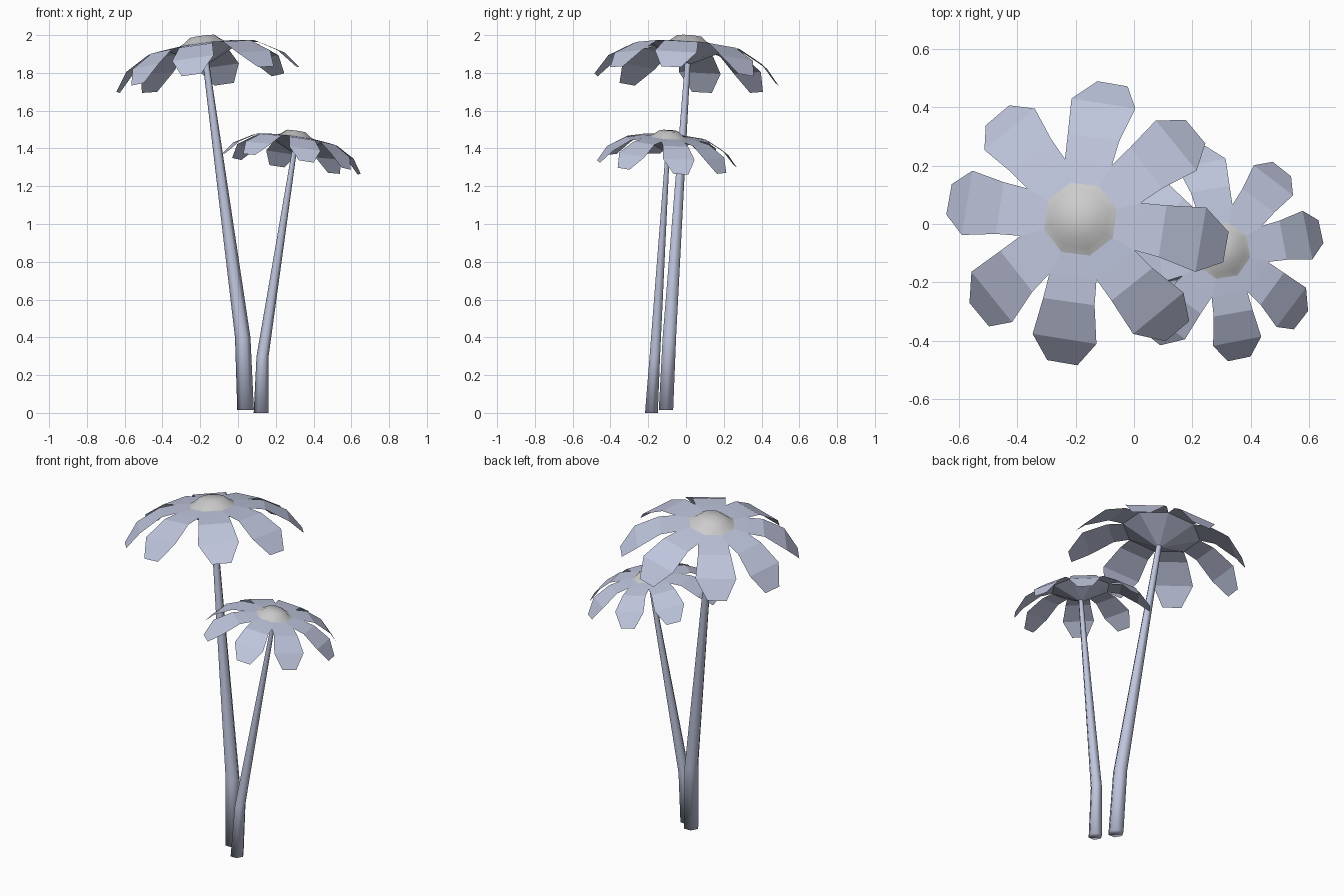
import bpy, math
from mathutils import Vector, Matrix

if "Cube" in bpy.data.objects:
    bpy.data.objects.remove(bpy.data.objects["Cube"])


def material(name, color):
    m = bpy.data.materials.new(name)
    m.diffuse_color = color
    m.use_nodes = True
    m.node_tree.nodes["Principled BSDF"].inputs["Base Color"].default_value = m.diffuse_color
    return m


BLUE = material("soft_blue", (0.52, 0.56, 0.72, 1))
PALE = material("pale_centre", (0.78, 0.78, 0.75, 1))


def make(name, verts, faces, mat, smooth, matrix=Matrix()):
    me = bpy.data.meshes.new(name)
    me.from_pydata([matrix @ Vector(v) for v in verts], [], faces)
    me.materials.append(mat)
    me.polygons.foreach_set("use_smooth", [smooth] * len(me.polygons))
    me.update()
    bpy.context.collection.objects.link(bpy.data.objects.new(name, me))


def polar(r, deg, z):
    a = math.radians(deg)
    return (r * math.cos(a), r * math.sin(a), z)


def loft(rings):
    """Join equal rings of points with quads."""
    n = len(rings[0])
    verts = [p for ring in rings for p in ring]
    faces = [(k * n + i, k * n + (i + 1) % n, (k + 1) * n + (i + 1) % n, (k + 1) * n + i)
             for k in range(len(rings) - 1) for i in range(n)]
    return verts, faces


def stem(name, path, sides=6):
    rings = [[(x + r * math.cos(math.tau * i / sides), y + r * math.sin(math.tau * i / sides), z)
              for i in range(sides)] for x, y, z, r in path]
    verts, faces = loft(rings)
    faces.append(tuple(reversed(range(sides))))
    make(name, verts, faces, BLUE, True)


def flower(prefix, top, axis, scale, turn):
    tilt = Vector((0, 0, 1)).rotation_difference(Vector(axis)).to_matrix().to_4x4()
    mat = Matrix.Translation(top) @ tilt @ Matrix.Rotation(math.radians(turn), 4, "Z") @ Matrix.Scale(scale, 4)

    def ring(r, z):
        return [polar(r, 45 * i, z) for i in range(8)]

    # funnel under the head, closed by the ring around the centre
    verts, faces = loft([ring(0.018, -0.15), ring(0.215, -0.055), ring(0.13, -0.045)])
    make(prefix + "_calyx", verts, faces, BLUE, False, mat)

    # domed centre
    verts, faces = loft([ring(0.13, -0.045), ring(0.105, -0.032), ring(0.07, -0.005)])
    verts.append((0, 0, 0))
    faces += [(16 + i, 16 + (i + 1) % 8, 24) for i in range(8)]
    make(prefix + "_centre", verts, faces, PALE, True, mat)

    # eight drooping petals, leaning together in pairs
    rows = [(0.285, 0.09, -0.068), (0.41, 0.112, -0.142), (0.487, 0.053, -0.235)]
    verts, faces = [], []
    for i in range(8):
        lean = -2.5 if i % 2 == 0 else 2.5
        b = len(verts)
        verts += [polar(0.215, 45 * i, -0.055), polar(0.215, 45 * i + 45, -0.055)]
        for k, (r, w, z) in enumerate(rows):
            spin = Matrix.Rotation(math.radians(45 * i + 22.5 + lean * (k + 1) / 3), 3, "Z")
            verts += [spin @ Vector((r, -w, z)), spin @ Vector((r, w, z))]
        faces += [(b + 2 * k, b + 2 * k + 2, b + 2 * k + 3, b + 2 * k + 1) for k in range(3)]
    make(prefix + "_petals", verts, faces, BLUE, False, mat)


# stems: x, y, z, radius
stem("tall_stem", [(0.04, -0.106, 0.015, 0.044), (0.025, -0.088, 0.4, 0.041), (-0.17, 0.009, 1.855, 0.017)])
stem("short_stem", [(0.122, -0.183, 0, 0.039), (0.13, -0.165, 0.3, 0.032), (0.298, -0.097, 1.385, 0.013)])

# flower heads
flower("tall_flower", (-0.19, 0.02, 1.997), (-0.13, 0.075, 1), 1.0, 60)
flower("short_flower", (0.308, -0.09, 1.495), (0.14, 0.065, 1), 0.76, 32)
